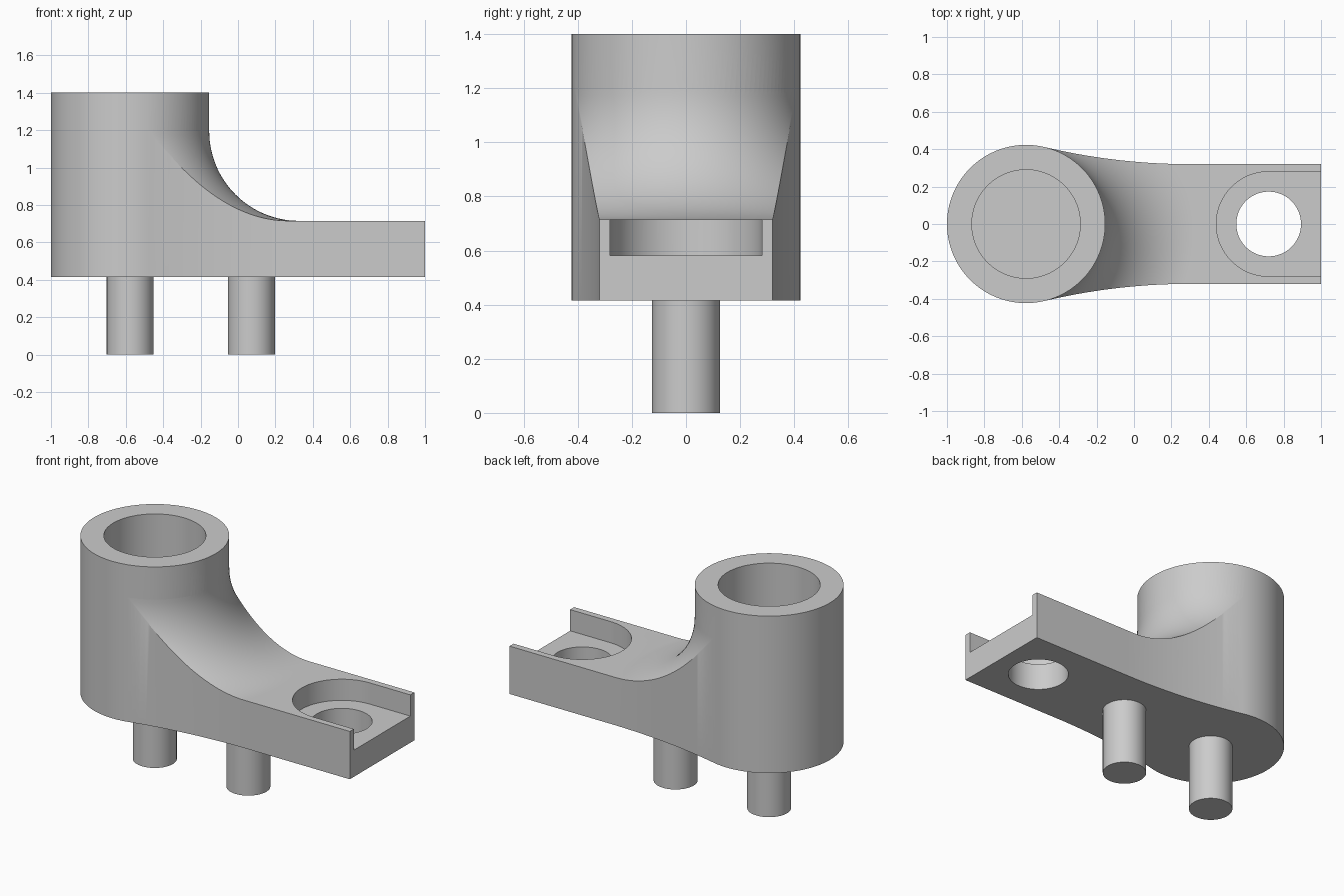
import bpy, bmesh
from math import pi, cos, sin, atan2, sqrt
from mathutils import Vector

cube = bpy.data.objects.get("Cube")
if cube:
    bpy.data.objects.remove(cube, do_unlink=True)

GREY = (0.6, 0.6, 0.6, 1.0)
mat = bpy.data.materials.new("plain grey")
mat.use_nodes = True
mat.diffuse_color = GREY
mat.node_tree.nodes["Principled BSDF"].inputs["Base Color"].default_value = GREY

POST_X, POST_R = -0.577, 0.423
BASE, DECK, TOP = 0.415, 0.715, 1.40
HALF_W, FILLET = 0.32, 0.48
EYE_X = 0.72


def arc(cx, cy, r, a0, a1, n):
    return [(cx + r * cos(a0 + (a1 - a0) * i / n),
             cy + r * sin(a0 + (a1 - a0) * i / n)) for i in range(n + 1)]


def finish(bm, name):
    bmesh.ops.recalc_face_normals(bm, faces=bm.faces)
    mesh = bpy.data.meshes.new(name)
    bm.to_mesh(mesh)
    bm.free()
    mesh.materials.append(mat)
    ob = bpy.data.objects.new(name, mesh)
    bpy.context.collection.objects.link(ob)
    return ob


def prism(name, outline, z0, z1):
    bm = bmesh.new()
    face = bm.faces.new([bm.verts.new((x, y, z0)) for x, y in outline])
    new = bmesh.ops.extrude_face_region(bm, geom=[face])["geom"]
    verts = [v for v in new if isinstance(v, bmesh.types.BMVert)]
    bmesh.ops.translate(bm, verts=verts, vec=(0, 0, z1 - z0))
    return finish(bm, name)


def cylinder(name, x, r, z0, z1, n=96):
    return prism(name, arc(x, 0, r, 0, 2 * pi, n)[:-1], z0, z1)


def lathe(name, profile, x, n=128):
    bm = bmesh.new()
    vs = [bm.verts.new((x + r, 0, z)) for r, z in profile]
    es = [bm.edges.new((v, vs[i - 1])) for i, v in enumerate(vs)]
    bmesh.ops.spin(bm, geom=vs + es, cent=Vector((x, 0, 0)), axis=(0, 0, 1),
                   angle=2 * pi, steps=n)
    bmesh.ops.remove_doubles(bm, verts=bm.verts, dist=1e-5)
    return finish(bm, name)


def select(ob):
    bpy.ops.object.select_all(action='DESELECT')
    ob.select_set(True)
    bpy.context.view_layer.objects.active = ob


def combine(ob, other, operation):
    select(ob)
    mod = ob.modifiers.new(operation.lower(), 'BOOLEAN')
    mod.operation, mod.solver, mod.object = operation, 'EXACT', other
    bpy.ops.object.modifier_apply(modifier=mod.name)
    bpy.data.objects.remove(other, do_unlink=True)


# Arm deck, swept up into the post by a round fillet
fillet = arc(POST_R + FILLET, DECK + FILLET, FILLET, -pi / 2, -pi, 32)
arm = lathe("arm_blank", [(0.3, BASE), (1.8, BASE), (1.8, DECK)] + fillet
            + [(0.3, DECK + FILLET)], POST_X)

# Arm plan: straight sides flaring tangentially into the post
flare_x = 0.3
dx = flare_x - POST_X
flare_r = (dx ** 2 + HALF_W ** 2 - POST_R ** 2) / (2 * (POST_R - HALF_W))
flare_y = HALF_W + flare_r
side = arc(flare_x, flare_y, flare_r, atan2(-flare_y, -dx), -pi / 2, 28)
side.append((1.0, HALF_W))
plan = side + [(x, -y) for x, y in reversed(side)]
combine(arm, prism("arm_plan", plan, 0.2, 1.6), 'INTERSECT')

# Post joined with the arm, then bored from above
body = cylinder("bracket_body", POST_X, POST_R, BASE, TOP, 128)
combine(body, arm, 'UNION')
combine(body, cylinder("bore", POST_X, 0.29, 0.585, 1.6), 'DIFFERENCE')

# Open-ended recess and through hole at the arm's end
slot = arc(EYE_X, 0, 0.28, pi / 2, 3 * pi / 2, 48) + [(1.2, -0.28), (1.2, 0.28)]
combine(body, prism("recess", slot, 0.582, 0.9), 'DIFFERENCE')
combine(body, cylinder("eye", EYE_X, 0.173, 0.2, 0.8), 'DIFFERENCE')

# Locating pins beneath
pins = [cylinder(name, x, 0.125, 0, BASE + 0.005, 64)
        for name, x in (("post_pin", POST_X), ("arm_pin", 0.072))]

for ob in [body] + pins:
    select(ob)
    bpy.ops.object.shade_smooth_by_angle(angle=pi / 7)
